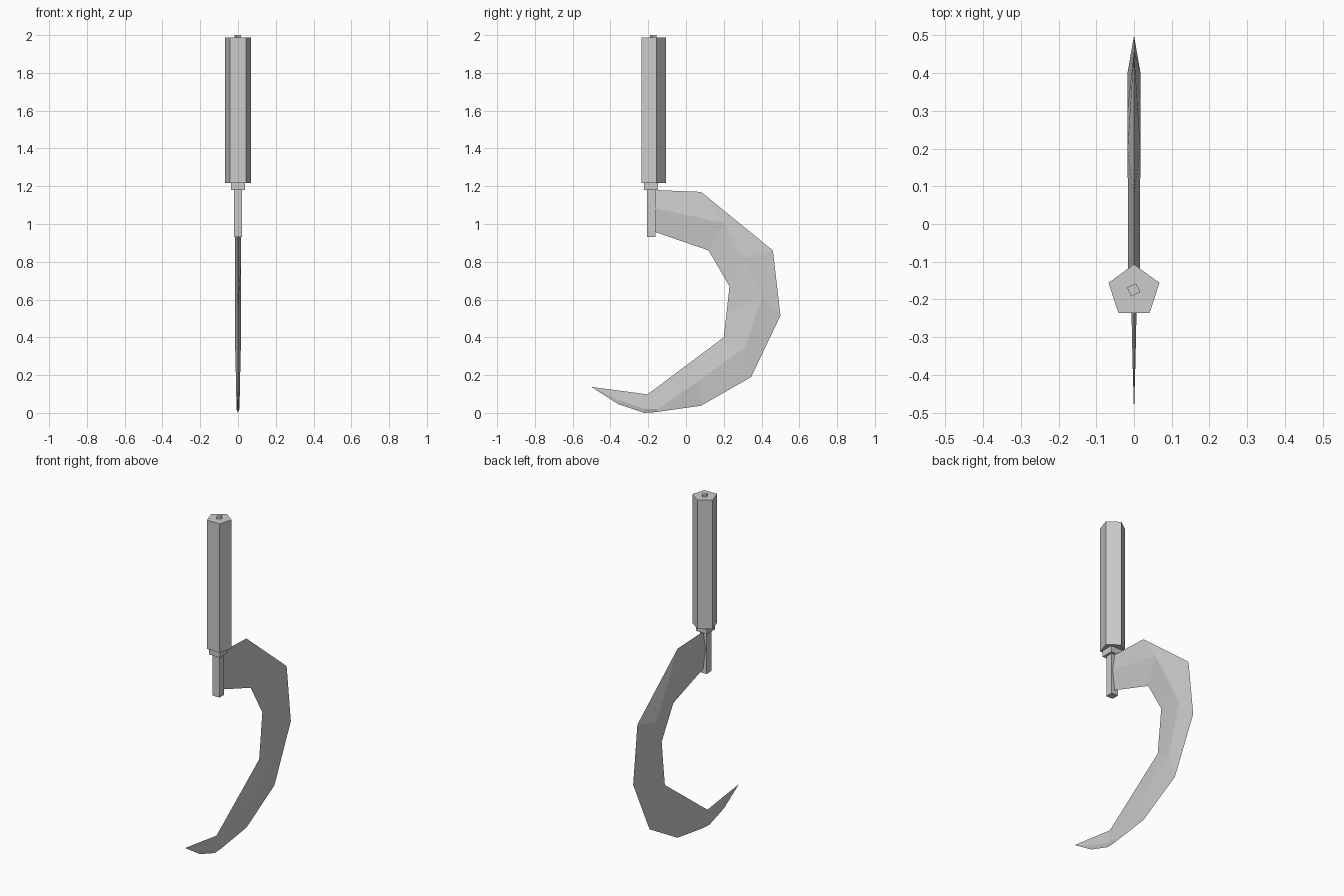
import bpy, bmesh, math

if "Cube" in bpy.data.objects:
    bpy.data.objects.remove(bpy.data.objects["Cube"])


def add_mesh(name, bm):
    bmesh.ops.recalc_face_normals(bm, faces=bm.faces)
    mesh = bpy.data.meshes.new(name)
    bm.to_mesh(mesh)
    bm.free()
    obj = bpy.data.objects.new(name, mesh)
    bpy.context.collection.objects.link(obj)
    return obj


def prism(name, sides, radius, y, z0, z1, first_angle, x=0.0):
    """Upright prism; first_angle is the direction of its first corner."""
    bm = bmesh.new()
    ring = []
    for i in range(sides):
        a = math.radians(first_angle) + i * math.tau / sides
        ring.append(bm.verts.new((x + radius * math.cos(a),
                                  y + radius * math.sin(a), z0)))
    face = bm.faces.new(ring)
    top = bmesh.ops.extrude_face_region(bm, geom=[face])["geom"]
    verts = [g for g in top if isinstance(g, bmesh.types.BMVert)]
    bmesh.ops.translate(bm, verts=verts, vec=(0, 0, z1 - z0))
    # keep the bottom cap if extrusion consumed it
    if not any(all(v in ring for v in f.verts) for f in bm.faces):
        bm.faces.new(ring)
    return add_mesh(name, bm)


# Handle, collar, tang and the peened pin on top
prism("handle", 5, 0.071, -0.178, 1.217, 1.988, 90)
prism("collar", 4, 0.0515, -0.185, 1.18, 1.217, 45)
prism("tang", 4, 0.0315, -0.185, 0.932, 1.20, 45)
prism("pin", 4, 0.0185, -0.1745, 1.98, 2.0, -20, x=-0.001)

# Blade sections: outer (y, z), ridge (y, z), inner (y, z), half thickness
sections = [
    ((-0.170, 1.180), (-0.170, 1.085), (-0.170, 0.960), 0.015),
    ((0.080, 1.170), (0.200, 1.005), (0.120, 0.860), 0.017),
    ((0.460, 0.860), (0.303, 0.820), (0.230, 0.670), 0.017),
    ((0.500, 0.515), (0.402, 0.620), (0.215, 0.530), 0.017),
    ((0.345, 0.190), (0.315, 0.350), (0.200, 0.400), 0.015),
    ((0.080, 0.038), (0.080, 0.178), (0.000, 0.250), 0.011),
    ((-0.160, 0.004), (-0.150, 0.020), (-0.160, 0.130), 0.008),
    ((-0.220, 0.000), (-0.220, 0.022), (-0.205, 0.098), 0.007),
    ((-0.360, 0.047), (-0.360, 0.070), (-0.360, 0.119), 0.004),
]
bm = bmesh.new()
rings = []
for outer, ridge, inner, h in sections:
    rings.append([bm.verts.new(c) for c in (
        (0, *outer), (h, *ridge), (0, *inner), (-h, *ridge))])
for a, b in zip(rings, rings[1:]):
    for i in range(4):
        j = (i + 1) % 4
        bm.faces.new((a[i], a[j], b[j], b[i]))
bm.faces.new(rings[0])

# Pointed end of the blade
tip = bm.verts.new((0, -0.5, 0.137))
for i in range(4):
    bm.faces.new((rings[-1][i], rings[-1][(i + 1) % 4], tip))
add_mesh("blade", bm)
